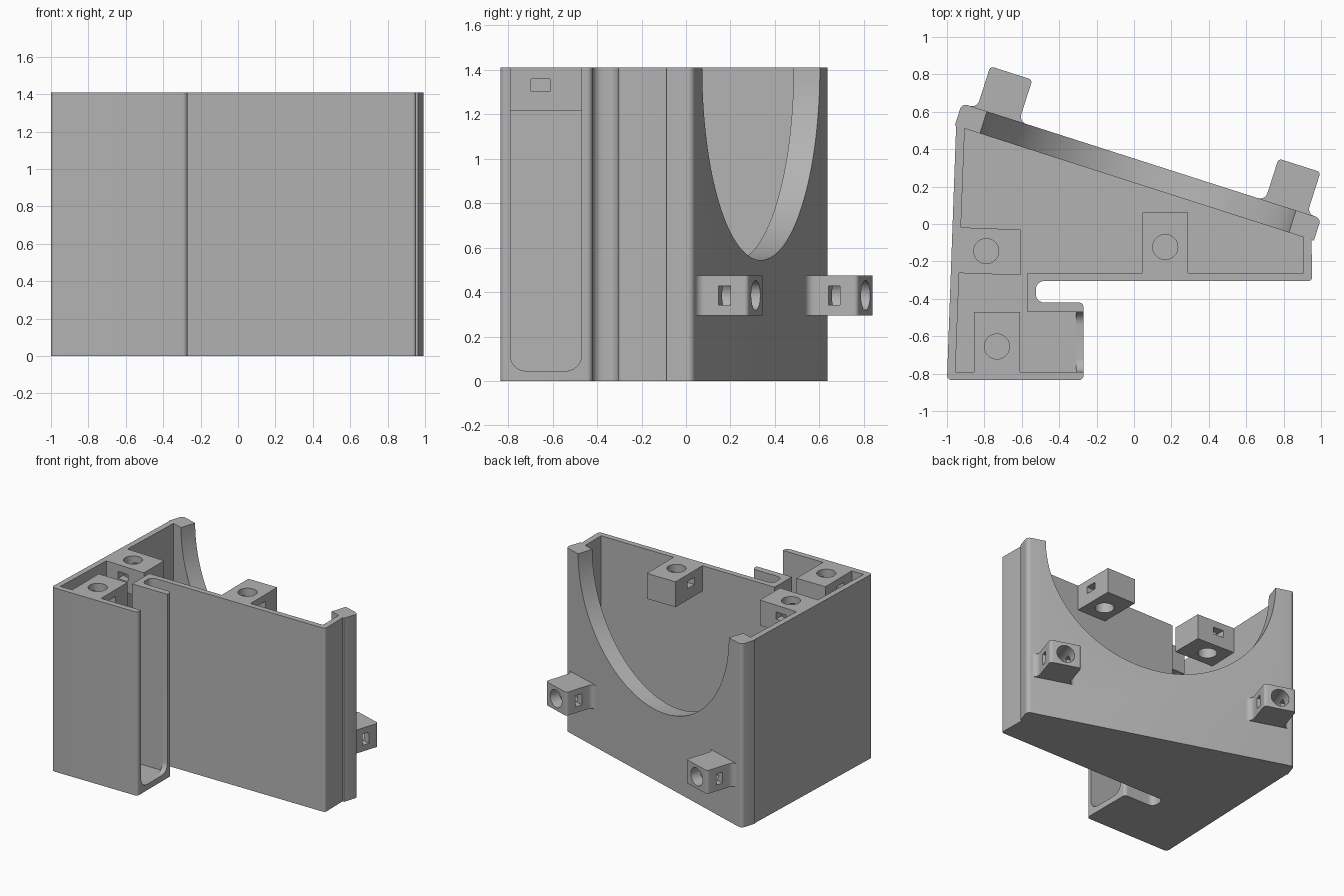
import bpy, bmesh, math
from mathutils import Matrix, Vector

cube = bpy.data.objects.get("Cube")
if cube:
    bpy.data.objects.remove(cube, do_unlink=True)

GREY = (0.45, 0.45, 0.45, 1)
grey = bpy.data.materials.new("plain grey")
grey.use_nodes = True
grey.diffuse_color = GREY
grey.node_tree.nodes["Principled BSDF"].inputs["Base Color"].default_value = GREY

HEIGHT, FLOOR = 1.41, 0.045
BLOCK_Z = 1.215
HOLE_R = 0.067


def rounded(points, steps=6):
    """Replace each (x, y, radius) corner by an arc."""
    out = []
    for i, (x, y, *r) in enumerate(points):
        here = Vector((x, y))
        if not r:
            out.append(here)
            continue
        a = (Vector(points[i - 1][:2]) - here).normalized()
        b = (Vector(points[(i + 1) % len(points)][:2]) - here).normalized()
        half = a.angle(b) / 2
        centre = here + (a + b).normalized() * r[0] / math.sin(half)
        reach = r[0] / math.tan(half)
        start, end = here + a * reach - centre, here + b * reach - centre
        turn = start.angle_signed(end)  # clockwise positive
        for k in range(steps + 1):
            out.append(centre + Matrix.Rotation(-turn * k / steps, 2) @ start)
    return out


def prism(name, points, low, high, frame=Matrix()):
    bm = bmesh.new()
    face = bm.faces.new([bm.verts.new((p.x, p.y, low)) for p in rounded(points)])
    top = bmesh.ops.extrude_face_region(bm, geom=[face])["geom"]
    bmesh.ops.translate(bm, vec=(0, 0, high - low),
                        verts=[v for v in top if isinstance(v, bmesh.types.BMVert)])
    bmesh.ops.recalc_face_normals(bm, faces=bm.faces)
    bm.transform(frame)
    return finish(name, bm)


def cylinder(radius, low, high, frame, sides=48):
    bm = bmesh.new()
    bmesh.ops.create_cone(bm, cap_ends=True, segments=sides, radius1=radius,
                          radius2=radius, depth=high - low,
                          matrix=frame @ Matrix.Translation((0, 0, (low + high) / 2)))
    return finish("cutter", bm)


def box(centre, size, frame=Matrix()):
    bm = bmesh.new()
    bmesh.ops.create_cube(bm, size=1, matrix=frame @ Matrix.Translation(centre)
                          @ Matrix.Diagonal((*size, 1)))
    return finish("cutter", bm)


def finish(name, bm):
    mesh = bpy.data.meshes.new(name)
    bm.to_mesh(mesh)
    bm.free()
    mesh.materials.append(grey)
    obj = bpy.data.objects.new(name, mesh)
    bpy.context.collection.objects.link(obj)
    return obj


def cut(obj, *cutters):
    bpy.context.view_layer.objects.active = obj
    for cutter in cutters:
        mod = obj.modifiers.new("cut", "BOOLEAN")
        mod.operation, mod.solver, mod.object = "DIFFERENCE", "EXACT", cutter
        bpy.ops.object.modifier_apply(modifier=mod.name)
        bpy.data.objects.remove(cutter, do_unlink=True)


# Slanted back plate: its ends and a frame with x along it and y outward
left_end, right_end = Vector((-0.92, 0.645, 0)), Vector((1.0, 0.03, 0))
along = (right_end - left_end).normalized()
slant = Matrix.Rotation(math.atan2(along.y, along.x), 4, "Z")
plate_frame = Matrix.Translation((left_end + right_end) / 2) @ slant
outward = Matrix.Rotation(-math.pi / 2, 4, "X")  # turns z to y

# Body: outline with a side slot, hollowed out from above
body = prism("housing", [
    (-1, -0.835, 0.025), (-0.27, -0.835, 0.025), (-0.27, -0.42, 0.025),
    (-0.525, -0.42, 0.045), (-0.525, -0.305, 0.045), (0.953, -0.305, 0.02),
    (0.949, -0.085), (0.962, -0.089, 0.005), (1.0, 0.03, 0.03),
    (-0.92, 0.645, 0.03), (-0.958, 0.526, 0.005), (-0.951, 0.523)], 0, HEIGHT)
cavity = prism("cutter", [
    (-0.955, -0.79), (-0.31, -0.79), (-0.31, -0.47), (-0.57, -0.47),
    (-0.57, -0.262), (0.905, -0.262), (0.905, -0.07), (-0.905, 0.51)],
    FLOOR, HEIGHT + 0.1)

# Rounded opening in the end of the small compartment
side_frame = Matrix(((0, 0, 1, 0), (1, 0, 0, 0), (0, 1, 0, 0), (0, 0, 0, 1)))
opening = prism("cutter", [
    (-0.79, FLOOR, 0.07), (-0.47, FLOOR, 0.07), (-0.47, HEIGHT + 0.1),
    (-0.79, HEIGHT + 0.1)], -0.34, -0.2, side_frame)

# Half-round cutout in the back plate
arch = cylinder(0.867, -0.135, 0.05,
                plate_frame @ Matrix.Translation((0, 0, HEIGHT)) @ outward, 128)
cut(body, cavity, opening, arch)
parts = [body]

# Screw blocks under the rim, each with a hole and a nut slot
blocks = [
    ("front_screw_block", (-0.855, -0.79), (-0.61, -0.47), (-0.733, -0.655), True),
    ("middle_screw_block", (0.045, -0.262), (0.29, 0.062), (0.167, -0.123), True),
    ("side_screw_block", (-0.937, -0.27), (-0.607, -0.026), (-0.79, -0.145), False),
]
for name, (x0, y0), (x1, y1), (hx, hy), slot_in_x in blocks:
    tilt = 0 if slot_in_x else 0.008
    block = prism(name, [(x0 - tilt, y0 + tilt), (x1, y0 - tilt / 2), (x1, y1 - tilt / 2),
                         (x0 + tilt, y1 + tilt)], BLOCK_Z, HEIGHT)
    size = (0.5, 0.085, 0.055) if slot_in_x else (0.085, 0.5, 0.055)
    cut(block, cylinder(HOLE_R, 1.1, 1.5, Matrix.Translation((hx, hy, 0))),
        box((hx, hy, 1.33), size))
    parts.append(block)

# Mounting lugs on the outside of the back plate
LUG_W, LUG_L = 0.118, 0.235
for name, offset in (("left_lug", 0.812), ("right_lug", -0.806)):
    frame = plate_frame @ Matrix.Translation((offset, 0, 0.385))
    lug = prism(name, [
        (-0.17, -0.01), (0.17, -0.01), (0.17, 0), (LUG_W, 0, 0.04),
        (LUG_W, LUG_L, 0.02), (-LUG_W, LUG_L, 0.02), (-LUG_W, 0, 0.04), (-0.17, 0)],
        -0.09, 0.09, frame)
    cut(lug, cylinder(HOLE_R, 0.03, 0.3, frame @ outward),
        box((0, 0.125, 0), (0.5, 0.055, 0.085), frame))
    parts.append(lug)

# Smooth the rounds, keep the edges
for part in parts:
    bpy.ops.object.select_all(action="DESELECT")
    part.select_set(True)
    bpy.context.view_layer.objects.active = part
    bpy.ops.object.shade_smooth_by_angle(angle=math.radians(30))
